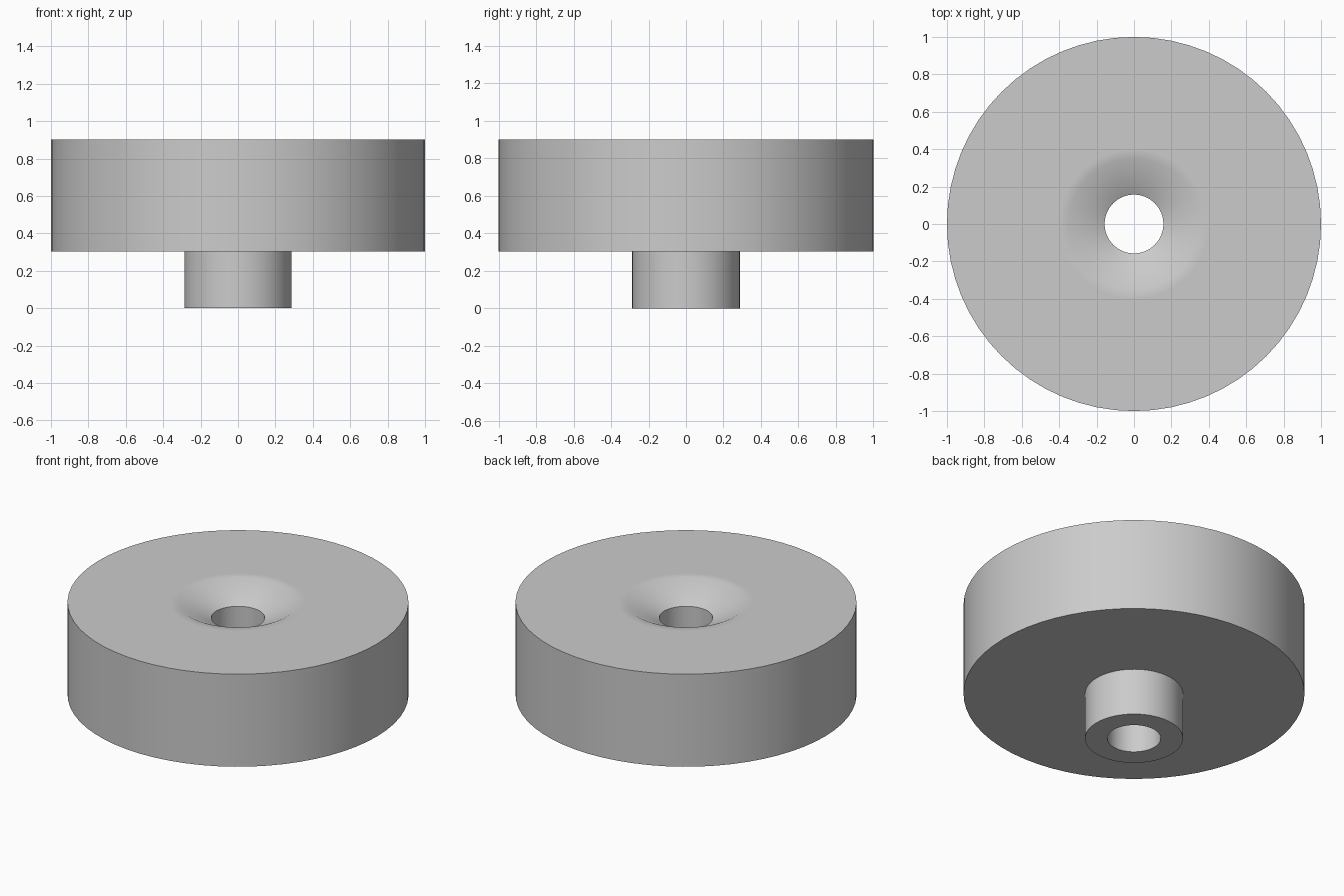
import bpy
import bmesh
import math

cube = bpy.data.objects.get("Cube")
if cube:
    bpy.data.objects.remove(cube, do_unlink=True)

SEGMENTS = 64

# Single grey material
grey = bpy.data.materials.new("light grey")
grey.use_nodes = True
grey.diffuse_color = (0.6, 0.6, 0.6, 1)
grey.node_tree.nodes["Principled BSDF"].inputs["Base Color"].default_value = (0.6, 0.6, 0.6, 1)


def lathe(name, profile):
    """Revolve a closed (radius, height) profile around z."""
    bm = bmesh.new()
    rings = []
    for i in range(SEGMENTS):
        a = 2 * math.pi * i / SEGMENTS
        rings.append([bm.verts.new((r * math.cos(a), r * math.sin(a), z)) for r, z in profile])
    n = len(profile)
    for i in range(SEGMENTS):
        this, following = rings[i], rings[(i + 1) % SEGMENTS]
        for j in range(n):
            k = (j + 1) % n
            bm.faces.new((this[j], following[j], following[k], this[k]))
    bmesh.ops.recalc_face_normals(bm, faces=bm.faces)
    mesh = bpy.data.meshes.new(name)
    bm.to_mesh(mesh)
    bm.free()
    mesh.materials.append(grey)
    obj = bpy.data.objects.new(name, mesh)
    bpy.context.collection.objects.link(obj)
    bpy.ops.object.select_all(action='DESELECT')
    obj.select_set(True)
    bpy.context.view_layer.objects.active = obj
    bpy.ops.object.shade_smooth_by_angle(angle=math.radians(30))
    return obj


# Disc with hub below, through hole and soft-rimmed countersink on top
lathe("wheel_with_hub", [
    (0.157, 0.0),   # bore, bottom
    (0.287, 0.0),   # hub
    (0.287, 0.303),
    (1.0, 0.303),   # disc
    (1.0, 0.902),
    (0.40, 0.902),  # support loop keeps the top flat
    (0.35, 0.902),  # countersink rim
    (0.157, 0.802),  # bore, top
])
